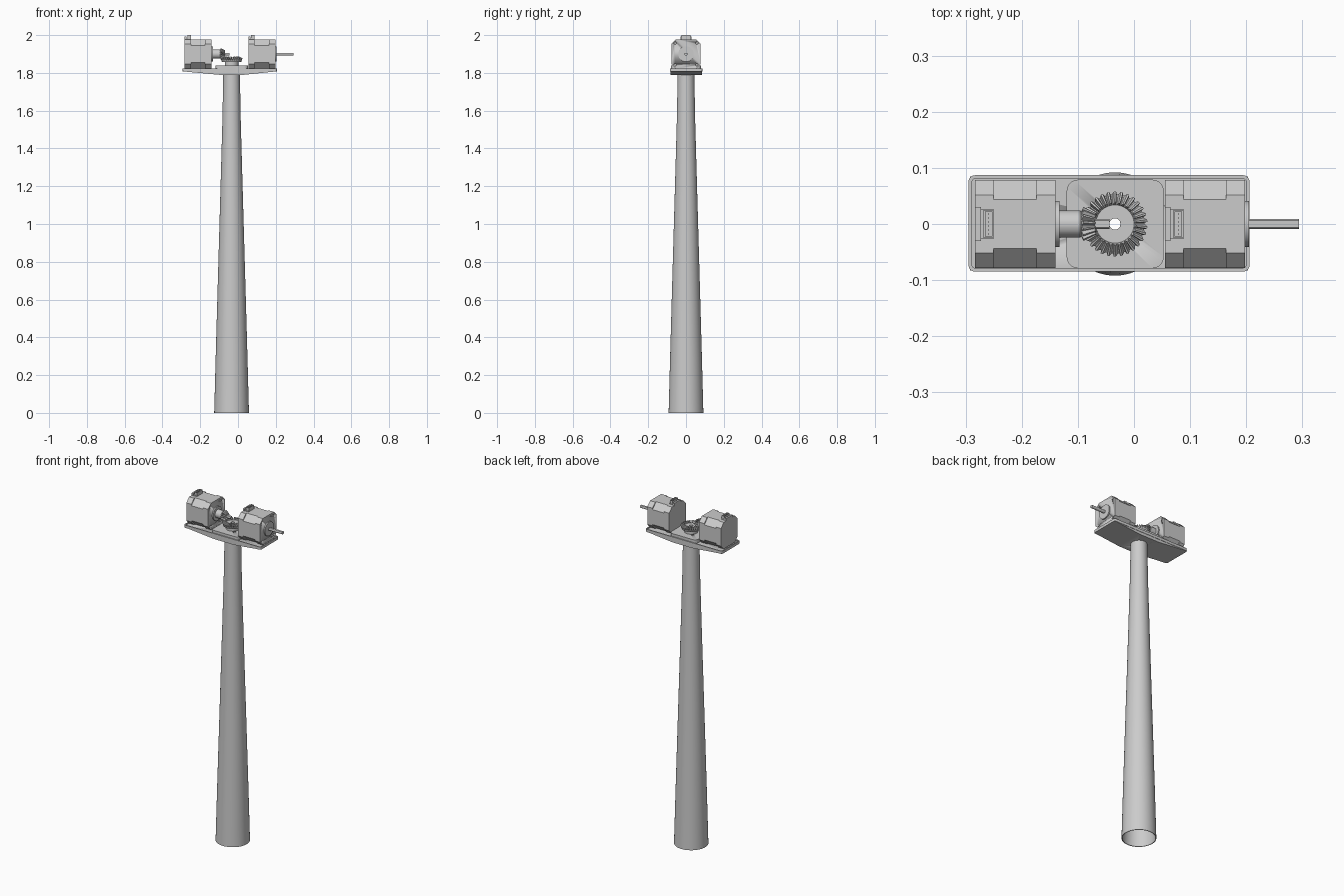
import bpy, bmesh
from math import sin, cos, pi, radians

if "Cube" in bpy.data.objects:
    bpy.data.objects.remove(bpy.data.objects["Cube"])

CX = -0.034      # tower and main gear axis
AZ = 1.90        # motor axis height


def finish(name, bm, smooth=True):
    bmesh.ops.recalc_face_normals(bm, faces=bm.faces)
    me = bpy.data.meshes.new(name)
    bm.to_mesh(me)
    bm.free()
    ob = bpy.data.objects.new(name, me)
    bpy.context.collection.objects.link(ob)
    if smooth:
        bpy.ops.object.select_all(action='DESELECT')
        ob.select_set(True)
        bpy.context.view_layer.objects.active = ob
        bpy.ops.object.shade_smooth_by_angle(angle=radians(30))
    return ob


def place(axis, u, v, w):
    return {'X': (w, u, v), 'Y': (u, w, v), 'Z': (u, v, w)}[axis]


def add_prism(bm, pts, a, b, axis, hole=None):
    """Extrude an outline from a to b, optionally with a matching inner outline."""
    def loop(p, w):
        return [bm.verts.new(place(axis, u, v, w)) for u, v in p]

    def bridge(p, q):
        for i in range(len(p)):
            j = (i + 1) % len(p)
            bm.faces.new((p[i], p[j], q[j], q[i]))
    lo, hi = loop(pts, a), loop(pts, b)
    bridge(lo, hi)
    if hole:
        hlo, hhi = loop(hole, a), loop(hole, b)
        bridge(hlo, hhi)
        bridge(lo, hlo)
        bridge(hi, hhi)
    else:
        bm.faces.new(lo)
        bm.faces.new(hi)


def prism(name, pts, a, b, axis='Z', hole=None):
    bm = bmesh.new()
    add_prism(bm, pts, a, b, axis, hole)
    return finish(name, bm)


def rect(x0, x1, y0, y1, r=0.0, n=5):
    if r == 0:
        return [(x0, y0), (x1, y0), (x1, y1), (x0, y1)]
    corners = [(x1 - r, y1 - r), (x0 + r, y1 - r), (x0 + r, y0 + r), (x1 - r, y0 + r)]
    return [(cx + r * cos(pi / 2 * (k + i / n)), cy + r * sin(pi / 2 * (k + i / n)))
            for k, (cx, cy) in enumerate(corners) for i in range(n + 1)]


def circle(r, u=0, v=0, n=32):
    return [(u + r * cos(2 * pi * i / n), v + r * sin(2 * pi * i / n)) for i in range(n)]


def octagon(h, c):
    return [(h, h - c), (h - c, h), (c - h, h), (-h, h - c),
            (-h, c - h), (c - h, -h), (h - c, -h), (h, c - h)]


def lathe(name, rings, centre, axis='Z', teeth=0, n=64):
    """Closed profile spun round an axis; rings of 4 values are (root r, h, tip r, h)."""
    bm = bmesh.new()
    steps = teeth * 4 if teeth else n
    loops = []
    for ring in rings:
        row = []
        for i in range(steps):
            r, h = ring[2:] if len(ring) == 4 and i % 4 >= 2 else ring[:2]
            # tooth tips are narrower than the gaps at the root
            shift = {0: 0.0, 1: 0.8, 2: 2.05 - 0.75, 3: 2.5}[i % 4] - i % 4 if teeth else 0
            a = 2 * pi * (i + shift) / steps
            u, v, w = place(axis, r * cos(a), r * sin(a), h)
            row.append(bm.verts.new((u + centre[0], v + centre[1], w + centre[2])))
        loops.append(row)
    for k in range(len(loops)):
        p, q = loops[k], loops[(k + 1) % len(loops)]
        for i in range(steps):
            j = (i + 1) % steps
            bm.faces.new((p[i], p[j], q[j], q[i]))
    return finish(name, bm)


def cut(ob, cutter):
    m = ob.modifiers.new("hole", 'BOOLEAN')
    m.operation, m.solver, m.object = 'DIFFERENCE', 'EXACT', cutter
    cutter.hide_render = cutter.hide_viewport = True
    cutter.display_type = 'WIRE'


# Flared hollow tower
outer = [(.092, 0), (.084, .3), (.0755, .6), (.0655, .95), (.0555, 1.3),
         (.0485, 1.55), (.044, 1.795)]
lathe("tower", outer + [(r - .004, z) for r, z in reversed(outer)], (CX, 0, 0))

# Platform: floor, raised lip and a shallow tapered underside
bore = prism("bore_cutter", circle(.01, CX, 0), 1.7, 1.95)
plate_outline = rect(-.295, .206, -.085, .087, .012)
floor = prism("platform_floor", plate_outline, 1.807, 1.817)
prism("platform_lip", plate_outline, 1.807, 1.823,
      hole=rect(-.289, .200, -.079, .081, .007))
under = prism("platform_underside",
              [(-.292, 1.812), (-.292, 1.808), (-.10, 1.79), (.032, 1.79),
               (.203, 1.808), (.203, 1.812)], -.083, .085, 'Y')
block = prism("gear_mount", rect(-.12, .053, -.079, .079, .02), 1.812, 1.838)
for part in (floor, under, block):
    cut(part, bore)

# Main bevel gear with hub and bore
lathe("bevel_gear",
      [(.010, 1.83), (.036, 1.83), (.036, 1.858), (.051, 1.858),
       (.053, 1.866, .058, 1.878), (.035, 1.874, .038, 1.887),
       (.034, 1.873), (.010, 1.873)], (CX, 0, 0), teeth=30)

# Pinion on the left motor shaft
lathe("pinion",
      [(.008, -.133), (.024, -.133), (.024, -.096), (.0225, -.094),
       (.0225, -.094, .0305, -.090), (.0145, -.071, .0195, -.068), (.008, -.071)],
      (0, 0, AZ), 'X', teeth=15)


def motor(side, dx):
    def part(name, pts, x0, x1, hole=None):
        shifted = [(u, v + AZ) for u, v in pts]
        return prism(f"{side}_{name}", shifted, x0 + dx, x1 + dx, 'X', hole)

    # Stacked body: end caps and a more deeply chamfered core
    part("motor_rear_cap", octagon(.078, .026), -.283, -.25)
    part("motor_core", octagon(.078, .034), -.25, -.174)
    front = part("motor_front_cap", octagon(.078, .026), -.174, -.14)
    bm = bmesh.new()
    for y in (-.057, .057):
        for z in (-.057, .057):
            add_prism(bm, circle(.006, y, z + AZ, 16), -.16 + dx, -.13 + dx, 'X')
    cut(front, finish(f"{side}_screw_cutter", bm))
    part("motor_pilot", circle(.041, n=48), -.141, -.133)
    # Shaft with a flat along it
    part("motor_shaft", [(y, min(z, .006)) for y, z in circle(.009)], -.134, -.044)
    # Cable socket on top, with pins
    prism(f"{side}_socket_back", rect(-.283 + dx, -.273 + dx, -.03, .03), 1.97, 1.992)
    prism(f"{side}_socket_base", rect(-.273 + dx, -.25 + dx, -.027, .027), 1.97, 1.984)
    prism(f"{side}_socket", rect(-.268 + dx, -.25 + dx, -.025, .025), 1.98, 2.0,
          hole=rect(-.265 + dx, -.253 + dx, -.022, .022))
    bm = bmesh.new()
    for i in range(6):
        y = -.0175 + .007 * i
        add_prism(bm, rect(-.26 + dx, -.258 + dx, y - .001, y + .001), 1.98, 1.997, 'Z')
    finish(f"{side}_socket_pins", bm, False)


motor("left", 0)
motor("right", .338)
